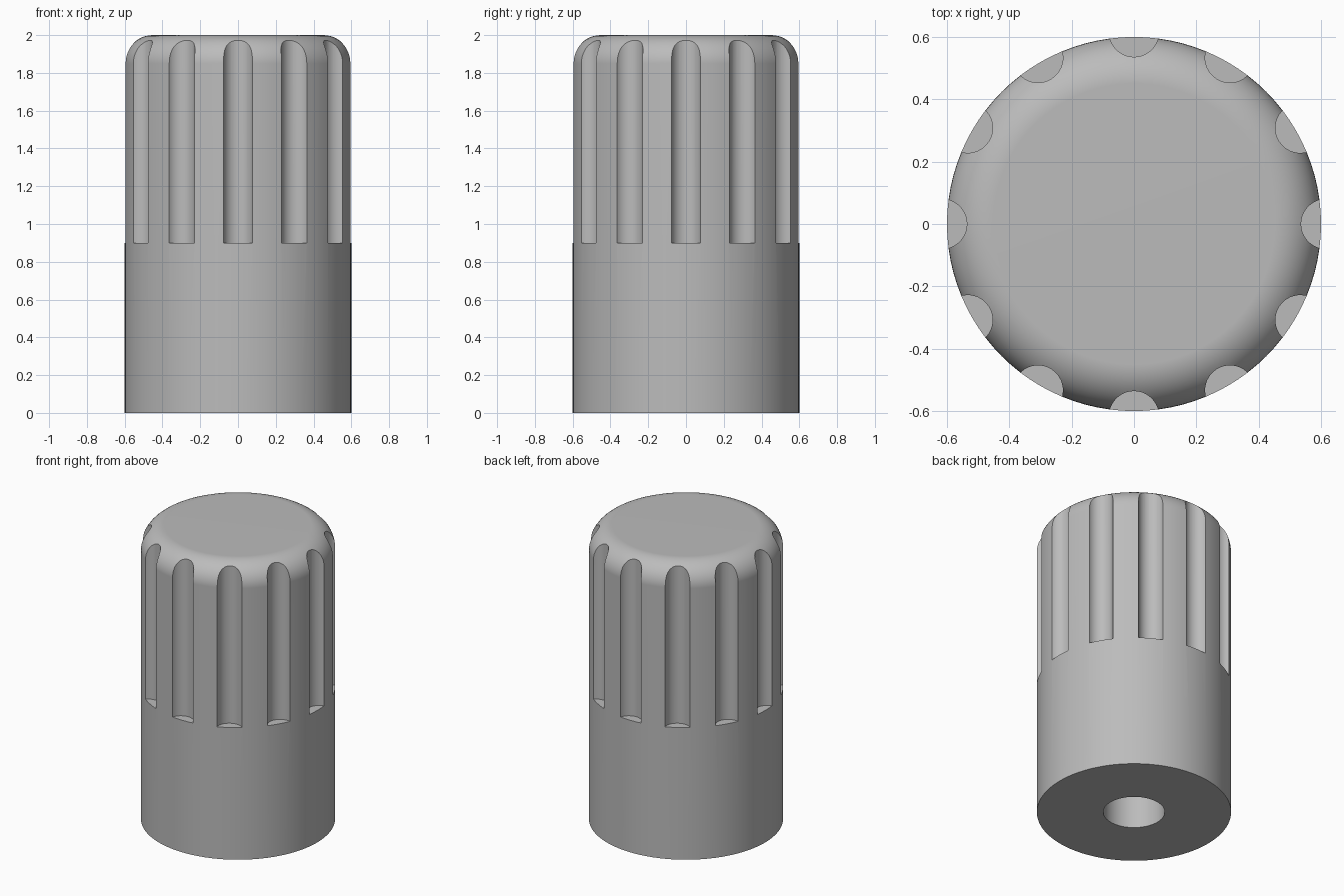
import bpy, bmesh, math
from mathutils import Matrix, Vector

cube = bpy.data.objects.get("Cube")
if cube:
    bpy.data.objects.remove(cube, do_unlink=True)

RADIUS, HEIGHT, FILLET = 0.6, 2.0, 0.15
BORE_RADIUS, BORE_DEPTH = 0.19, 0.22
FLUTES, FLUTE_RADIUS, FLUTE_CENTRE, FLUTE_BASE = 12, 0.08, 0.616, 0.9

grey = bpy.data.materials.new("plain grey")
grey.use_nodes = True
colour = (0.5, 0.5, 0.5, 1)
grey.diffuse_color = colour
grey.node_tree.nodes["Principled BSDF"].inputs["Base Color"].default_value = colour


def add_object(name, bm):
    bmesh.ops.recalc_face_normals(bm, faces=bm.faces)
    mesh = bpy.data.meshes.new(name)
    bm.to_mesh(mesh)
    bm.free()
    obj = bpy.data.objects.new(name, mesh)
    bpy.context.collection.objects.link(obj)
    mesh.materials.append(grey)
    return obj


# Knob body: lathed profile from the blind bore, round the outside, to the top
profile = [(0, BORE_DEPTH), (BORE_RADIUS, BORE_DEPTH), (BORE_RADIUS, 0),
           (RADIUS, 0), (RADIUS, FLUTE_BASE)]
steps = 12
for i in range(steps + 1):
    a = math.pi / 2 * i / steps
    profile.append((RADIUS - FILLET + FILLET * math.cos(a),
                    HEIGHT - FILLET + FILLET * math.sin(a)))
profile.append((0, HEIGHT))

bm = bmesh.new()
verts = [bm.verts.new((r, 0, z)) for r, z in profile]
edges = [bm.edges.new(pair) for pair in zip(verts, verts[1:])]
bmesh.ops.spin(bm, geom=verts + edges, cent=(0, 0, 0), axis=(0, 0, 1),
               angle=math.tau, steps=96, use_duplicate=False)
bmesh.ops.remove_doubles(bm, verts=bm.verts, dist=0.0001)
knob = add_object("fluted_knob", bm)

# Grip flutes: a ring of upright cylinders cut from the upper body
bm = bmesh.new()
length = HEIGHT + 0.2 - FLUTE_BASE
for i in range(FLUTES):
    turn = Matrix.Rotation(math.tau * i / FLUTES, 4, 'Z')
    place = Matrix.Translation(Vector((FLUTE_CENTRE, 0, FLUTE_BASE + length / 2)))
    bmesh.ops.create_cone(bm, cap_ends=True, segments=40, radius1=FLUTE_RADIUS,
                          radius2=FLUTE_RADIUS, depth=length, matrix=turn @ place)
cutter = add_object("flute_cutter", bm)
cutter.hide_render = True

bpy.context.view_layer.objects.active = knob
knob.select_set(True)
cut = knob.modifiers.new("flutes", 'BOOLEAN')
cut.operation, cut.solver, cut.object = 'DIFFERENCE', 'EXACT', cutter
bpy.ops.object.modifier_apply(modifier=cut.name)
bpy.data.objects.remove(cutter, do_unlink=True)

# Smooth curved surfaces, crisp flute and rim edges
bpy.ops.object.shade_smooth_by_angle(angle=math.radians(25))
weighted = knob.modifiers.new("flat_caps", 'WEIGHTED_NORMAL')
weighted.keep_sharp = True
